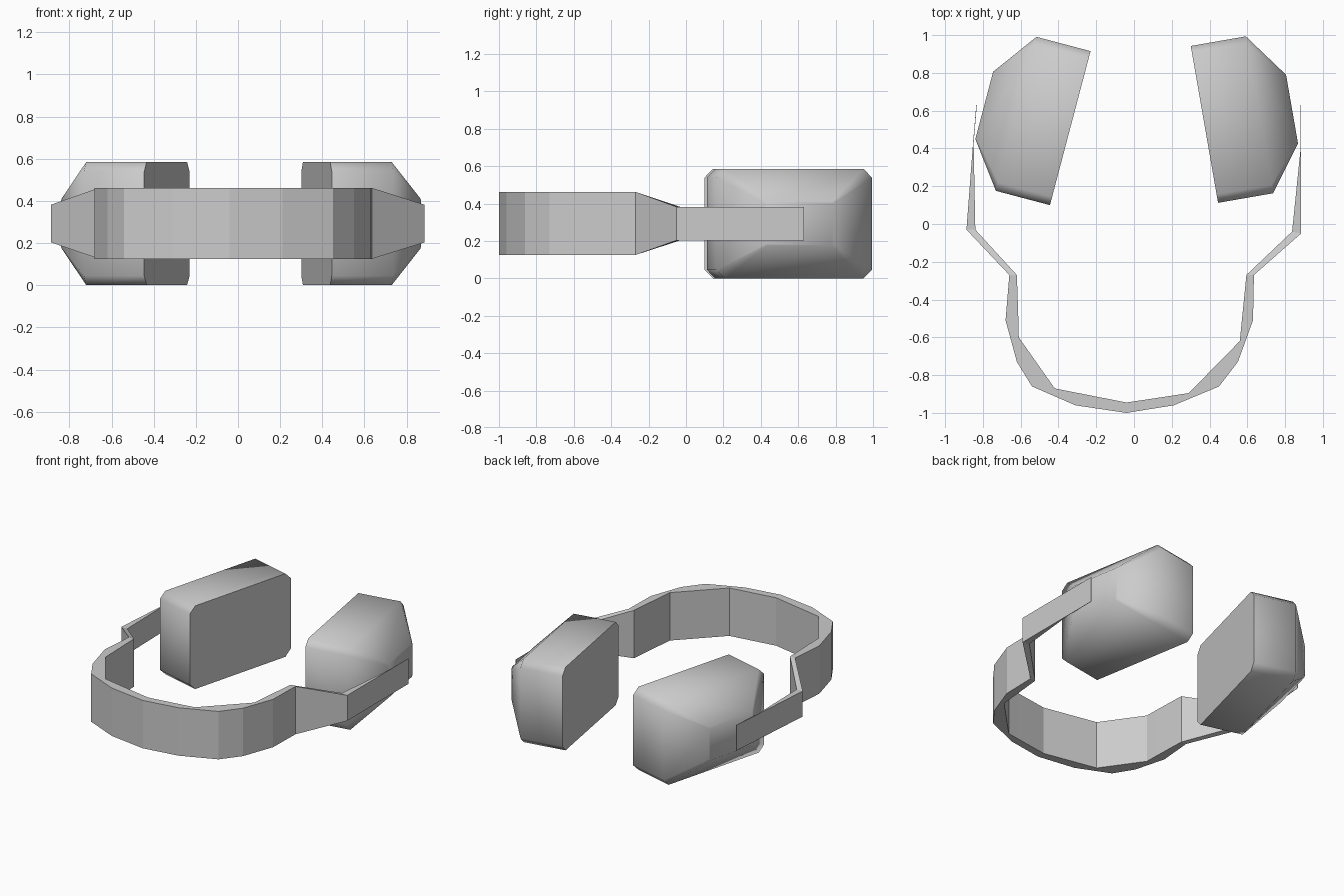
import bpy, bmesh
from mathutils import Vector

cube = bpy.data.objects.get("Cube")
if cube:
    bpy.data.objects.remove(cube, do_unlink=True)

grey = bpy.data.materials.new("plain_grey")
grey.use_nodes = True
grey.diffuse_color = (0.6, 0.6, 0.6, 1)
grey.node_tree.nodes["Principled BSDF"].inputs["Base Color"].default_value = (0.6, 0.6, 0.6, 1)


def loft(name, rings, smooth_angle=None):
    """Skin a row of equal-sized closed rings and cap both ends."""
    bm = bmesh.new()
    rows = [[bm.verts.new(p) for p in ring] for ring in rings]
    for a, b in zip(rows, rows[1:]):
        for i in range(len(a)):
            j = (i + 1) % len(a)
            bm.faces.new((a[i], a[j], b[j], b[i]))
    bm.faces.new(rows[0][::-1])
    bm.faces.new(rows[-1])
    bmesh.ops.remove_doubles(bm, verts=bm.verts, dist=0.0005)
    bmesh.ops.recalc_face_normals(bm, faces=bm.faces)
    mesh = bpy.data.meshes.new(name)
    bm.to_mesh(mesh)
    bm.free()
    mesh.materials.append(grey)
    obj = bpy.data.objects.new(name, mesh)
    bpy.context.collection.objects.link(obj)
    if smooth_angle:
        bpy.ops.object.select_all(action='DESELECT')
        obj.select_set(True)
        bpy.context.view_layer.objects.active = obj
        bpy.ops.object.shade_smooth_by_angle(angle=smooth_angle)
    return obj


# Ear cups: chamfered block with a tapered outer side
LENGTH, HEIGHT, CHAMFER = 0.843, 0.585, 0.045


def chamfered(inset_u, inset_z, c):
    u0, u1, z0, z1 = inset_u, LENGTH - inset_u, inset_z, HEIGHT - inset_z
    return [(u0 + c, z0), (u1 - c, z0), (u1, z0 + c), (u1, z1 - c),
            (u1 - c, z1), (u0 + c, z1), (u0, z1 - c), (u0, z0 + c)]


def ear_cup(name, front, back, side):
    front = Vector(front)
    along = (Vector(back) - front).normalized()
    out = Vector((along.y, -along.x)) * side
    rings = []
    for depth, iu, iz, c in ((0, 0, 0, CHAMFER), (0.296, 0, 0, CHAMFER),
                             (0.471, 0.237, 0.175, 0.01)):
        rings.append([(*(front + along * u + out * depth), z)
                      for u, z in chamfered(iu, iz, c)])
    return loft(name, rings, 1.05)


ear_cup("left_ear_cup", (0.445, 0.112), (0.30, 0.945), 1)
ear_cup("right_ear_cup", (-0.445, 0.10), (-0.23, 0.915), -1)

# Headband: outer and inner plan points, with the wide arch and narrow arms
ARM, ARCH = (0.203, 0.382), (0.125, 0.462)
stations = [
    ((-0.835, 0.63), (-0.832, 0.63), ARM),
    ((-0.852, 0.43), (-0.849, 0.43), ARM),
    ((-0.887, -0.03), (-0.84, -0.03), ARM),
    ((-0.66, -0.27), (-0.62, -0.27), ARCH),
    ((-0.68, -0.51), (-0.612, -0.51), ARCH),
    ((-0.62, -0.73), (-0.61, -0.60), ARCH),
    ((-0.54, -0.86), (-0.42, -0.87), ARCH),
    ((-0.31, -0.96), (-0.29, -0.896), ARCH),
    ((-0.04, -1.0), (-0.04, -0.945), ARCH),
    ((0.21, -0.96), (0.20, -0.909), ARCH),
    ((0.45, -0.86), (0.29, -0.895), ARCH),
    ((0.55, -0.73), (0.56, -0.62), ARCH),
    ((0.63, -0.51), (0.571, -0.51), ARCH),
    ((0.635, -0.27), (0.595, -0.27), ARCH),
    ((0.885, -0.05), (0.837, -0.04), ARM),
    ((0.885, 0.40), (0.882, 0.40), ARM),
    ((0.885, 0.63), (0.882, 0.63), ARM),
]
loft("headband", [[(*o, lo), (*o, hi), (*i, hi), (*i, lo)]
                  for o, i, (lo, hi) in stations])
